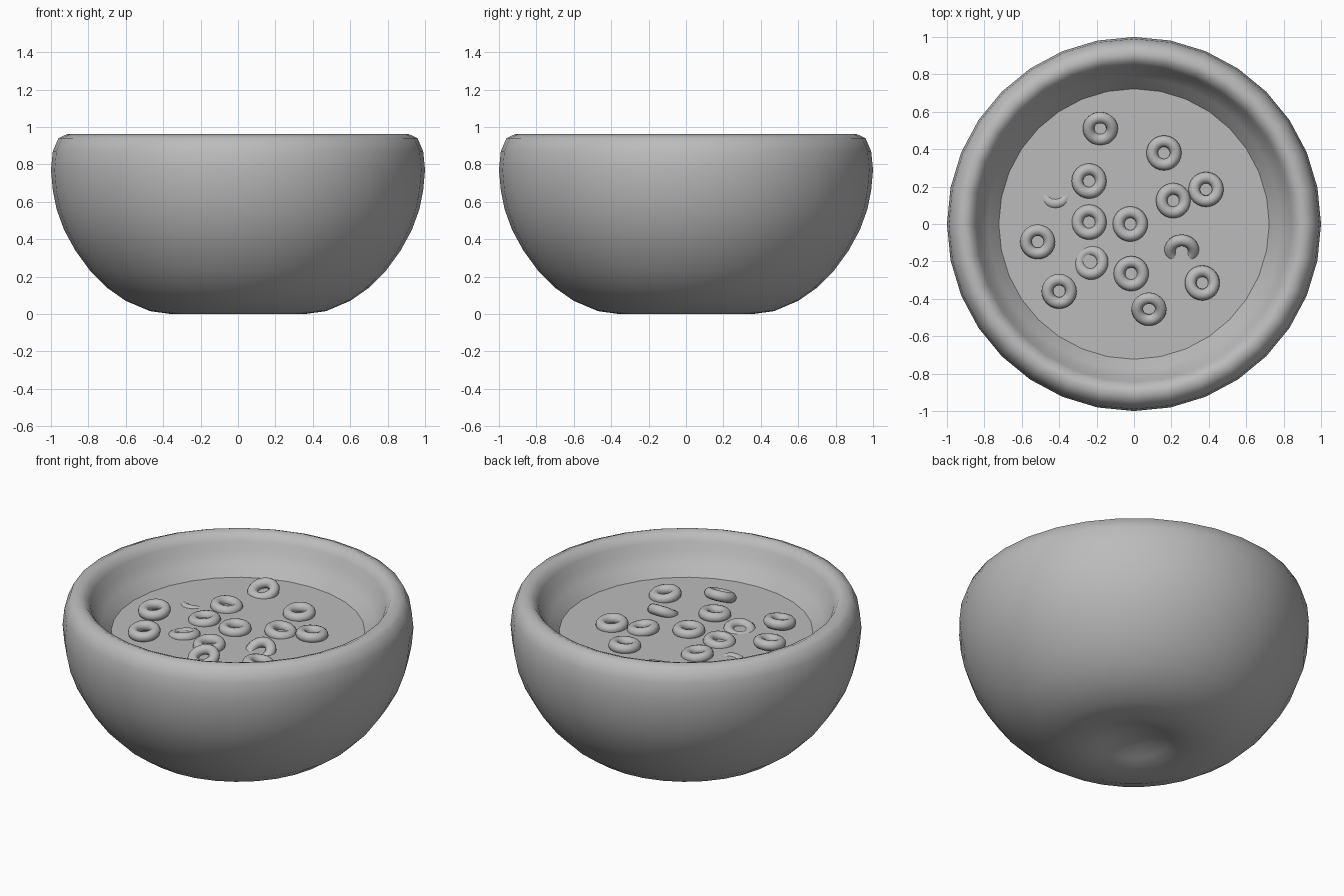
import bpy, bmesh, math
from mathutils import Matrix, Euler, Vector

if "Cube" in bpy.data.objects:
    bpy.data.objects.remove(bpy.data.objects["Cube"])

grey = bpy.data.materials.new("plain_grey")
grey.diffuse_color = (0.5, 0.5, 0.5, 1)
grey.use_nodes = True
grey.node_tree.nodes["Principled BSDF"].inputs["Base Color"].default_value = grey.diffuse_color


def finish(name, bm, smooth=True):
    bmesh.ops.recalc_face_normals(bm, faces=bm.faces)
    mesh = bpy.data.meshes.new(name)
    bm.to_mesh(mesh)
    bm.free()
    mesh.materials.append(grey)
    for p in mesh.polygons:
        p.use_smooth = smooth
    obj = bpy.data.objects.new(name, mesh)
    bpy.context.collection.objects.link(obj)
    return obj


def lathe(name, profile, steps, closed=False):
    """Spin an (r, z) profile around z."""
    bm = bmesh.new()
    verts = [bm.verts.new((r, 0, z)) for r, z in profile]
    n = len(verts)
    edges = [bm.edges.new((verts[i], verts[(i + 1) % n])) for i in range(n if closed else n - 1)]
    bmesh.ops.spin(bm, geom=verts + edges, axis=(0, 0, 1), cent=(0, 0, 0),
                   angle=math.tau, steps=steps, use_merge=True)
    bmesh.ops.remove_doubles(bm, verts=bm.verts, dist=1e-4)
    return finish(name, bm)


# Bowl: dented foot, round outside, rolled rim, inner wall and floor
lathe("bowl", [
    (0, 0.07), (0.12, 0.06), (0.2, 0.03), (0.27, 0.006), (0.36, 0), (0.47, 0.015),
    (0.6, 0.07), (0.7, 0.14), (0.79, 0.23), (0.87, 0.34), (0.93, 0.45), (0.97, 0.56),
    (0.99, 0.66), (1.0, 0.77), (0.99, 0.87), (0.96, 0.94), (0.91, 0.963), (0.87, 0.947),
    (0.845, 0.91), (0.825, 0.86), (0.78, 0.8), (0.723, 0.74), (0.6, 0.55), (0.4, 0.35),
    (0, 0.25)], 32)

# Milk surface
MILK = 0.74
bm = bmesh.new()
bmesh.ops.create_circle(bm, cap_ends=True, segments=32, radius=0.725,
                        matrix=Matrix.Translation((0, 0, MILK)))
for f in bm.faces:
    if f.normal.z < 0:
        f.normal_flip()
finish("milk", bm, False)

# Cereal rings: x, y, height over milk, tilt about x and y in degrees
rings = [
    (-.18, .51, .012, 20, 0), (.16, .38, .012, 5, 0), (-.24, .23, .005, 0, 5),
    (.21, .125, .005, 0, 8), (.385, .185, .012, -5, 0), (-.24, .01, .002, 0, -5),
    (-.02, 0, .01, 0, 0), (-.515, -.095, .03, 8, 0), (-.23, -.205, -.012, -8, -10),
    (-.015, -.265, .01, 5, 0), (.365, -.315, .012, -5, 5), (-.4, -.36, .028, 8, 0),
    (.08, -.455, .03, 22, 0), (-.42, .17, -.035, -14, 0), (.255, -.14, -.006, 33, 0)]
for i, (x, y, h, tx, ty) in enumerate(rings):
    circle = [(0.063 + 0.031 * math.cos(a), 0.031 * math.sin(a))
              for a in (math.tau * k / 12 for k in range(12))]
    ring = lathe("cereal_ring_%d" % (i + 1), circle, 24, True)
    ring.location = (x, y, MILK + h)
    ring.rotation_euler = (math.radians(tx), math.radians(ty), 0)
